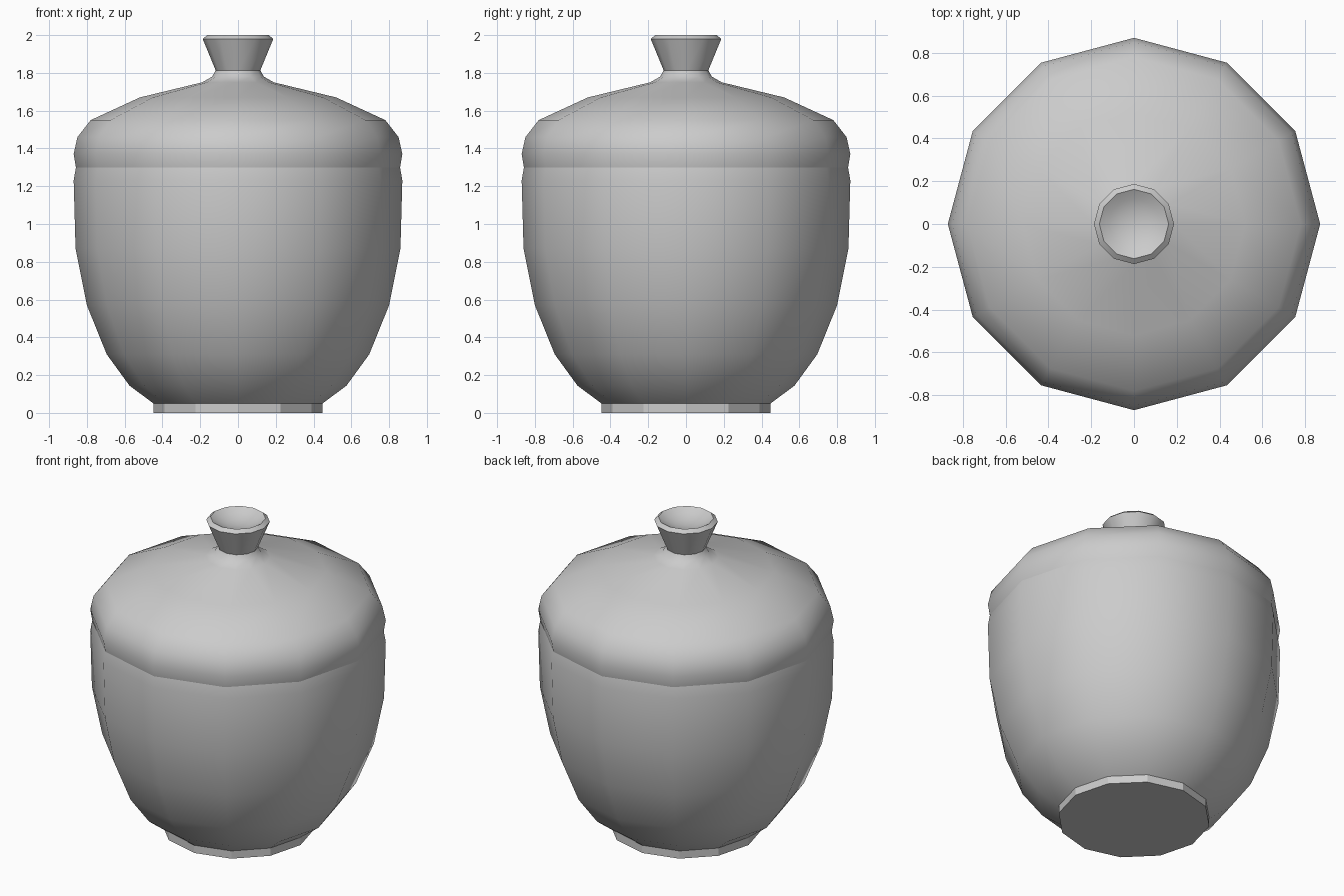
import bpy
import bmesh
import math

if "Cube" in bpy.data.objects:
    bpy.data.objects.remove(bpy.data.objects["Cube"])

SIDES = 12


def lathe(name, profile, smooth_angle):
    """Revolve (radius, z) points about z; zero radius closes with a single point."""
    bm = bmesh.new()
    rings = []
    for r, z in profile:
        if r == 0:
            rings.append([bm.verts.new((0, 0, z))] * SIDES)
        else:
            rings.append([bm.verts.new((r * math.cos(a), r * math.sin(a), z))
                          for a in (2 * math.pi * i / SIDES for i in range(SIDES))])
    for low, high in zip(rings, rings[1:]):
        for i in range(SIDES):
            j = (i + 1) % SIDES
            corners = list(dict.fromkeys((low[i], low[j], high[j], high[i])))
            bm.faces.new(corners)
    bm.normal_update()
    mesh = bpy.data.meshes.new(name)
    bm.to_mesh(mesh)
    bm.free()
    obj = bpy.data.objects.new(name, mesh)
    bpy.context.collection.objects.link(obj)
    bpy.ops.object.select_all(action='DESELECT')
    obj.select_set(True)
    bpy.context.view_layer.objects.active = obj
    bpy.ops.object.shade_smooth_by_angle(angle=math.radians(smooth_angle))
    return obj


# Faceted foot with a flat underside
lathe("foot", [(0, 0), (0.448, 0), (0.448, 0.05)], 20)

# Rounded jar body
lathe("jar_body", [(0.448, 0.05), (0.575, 0.145), (0.695, 0.31), (0.80, 0.57),
                   (0.86, 0.87), (0.87, 1.23), (0.858, 1.30)], 31)

# Domed lid rising to a narrow neck
lathe("lid", [(0.858, 1.30), (0.87, 1.37), (0.85, 1.46), (0.78, 1.55),
              (0.52, 1.67), (0.19, 1.75), (0.137, 1.78), (0.118, 1.813)], 31)

# Flared knob with a bevelled rim and dished top
lathe("lid_knob", [(0.118, 1.813), (0.187, 1.98), (0.162, 2.0),
                   (0.12, 1.975), (0.065, 1.957), (0, 1.95)], 31)
